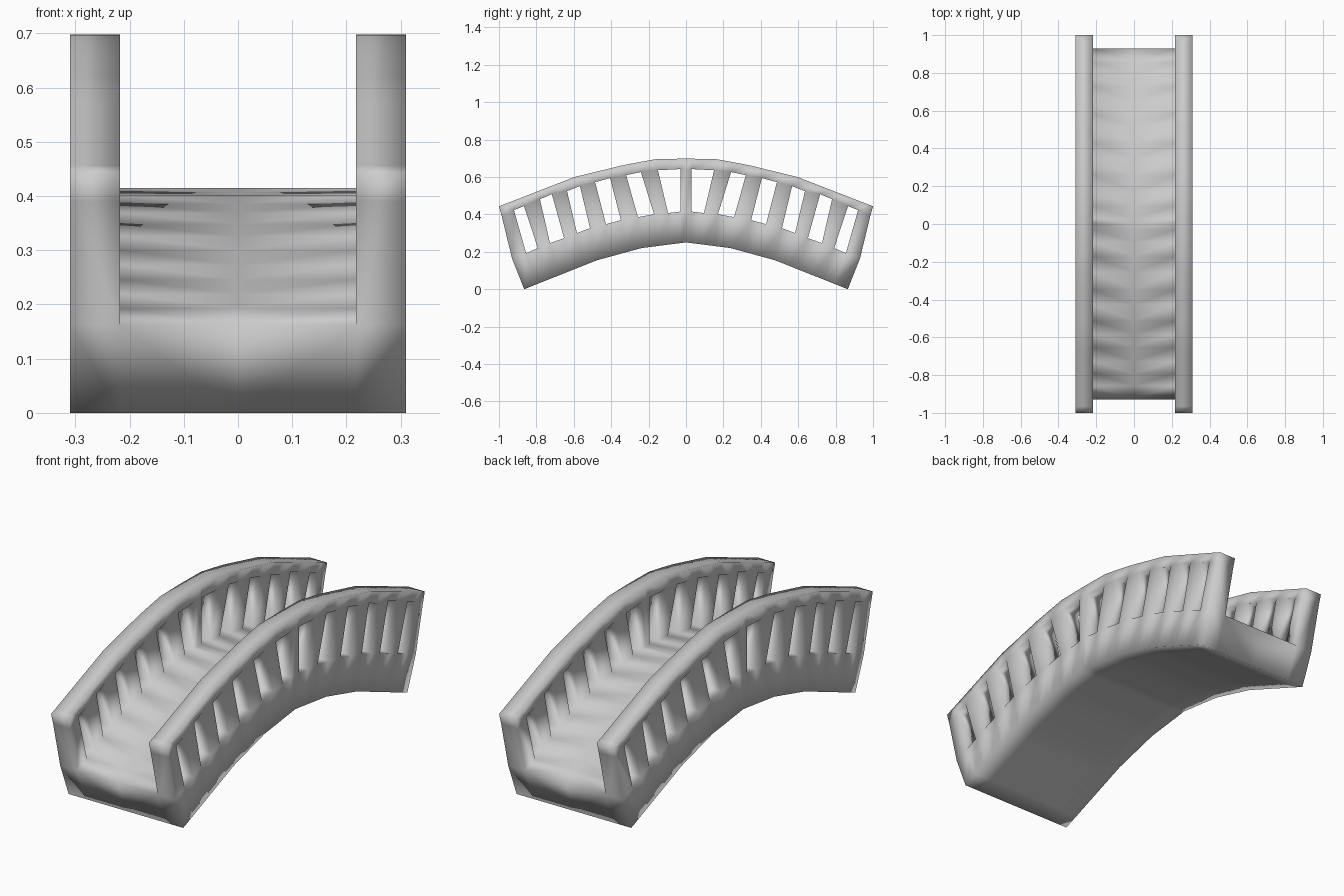
import bpy, bmesh

if "Cube" in bpy.data.objects:
    bpy.data.objects.remove(bpy.data.objects["Cube"])

W_OUT, W_IN = 0.31, 0.218

# side-view curves of half the bridge (y, z); the other half is mirrored
TOP = [(-1.0, 0.443), (-0.595, 0.60), (-0.32, 0.667), (-0.157, 0.696), (0, 0.698)]
BOTTOM = [(-0.865, 0.0), (-0.475, 0.155), (-0.237, 0.22), (0, 0.25)]
# pairs of stations bound each window: (floor y, floor z, rail underside y, z)
STATIONS = [(-0.93, 0.163, -0.985, 0.39),
            (-0.855, 0.193, -0.92, 0.423), (-0.792, 0.219, -0.866, 0.444),
            (-0.727, 0.246, -0.781, 0.481), (-0.652, 0.273, -0.717, 0.508),
            (-0.583, 0.300, -0.636, 0.524), (-0.513, 0.326, -0.567, 0.551),
            (-0.428, 0.348, -0.486, 0.572), (-0.348, 0.369, -0.406, 0.594),
            (-0.257, 0.385, -0.320, 0.610), (-0.171, 0.401, -0.241, 0.626),
            (-0.096, 0.407, -0.150, 0.636), (-0.030, 0.415, -0.030, 0.642),
            (0, 0.415, 0, 0.642)]


def height(curve, y):
    for (y0, z0), (y1, z1) in zip(curve, curve[1:]):
        if y <= y1:
            return z0 + (z1 - z0) * (y - y0) / (y1 - y0)
    return curve[-1][1]


def section(s, first):
    fy, fz, ry, rz = s
    ty = -1.0 if first else ry * 1.05
    by = -0.865 if first else fy * 0.927
    return [(by, height(BOTTOM, by)), (fy, fz), (ry, rz), (ty, height(TOP, ty))]


half = [section(s, i == 0) for i, s in enumerate(STATIONS)]
sections = half + [[(-y, z) for y, z in s] for s in reversed(half[:-1])]
count = len(sections)
last_half = len(half) - 1

bm = bmesh.new()
cache = {}


def vert(x, i, level):
    key = (x, i, level)
    if key not in cache:
        y, z = sections[i][level]
        cache[key] = bm.verts.new((x, y, z))
    return cache[key]


def quad(*keys):
    bm.faces.new([vert(*k) for k in keys])


def along(i, x0, l0, x1, l1):
    quad((x0, i, l0), (x0, i + 1, l0), (x1, i + 1, l1), (x1, i, l1))


def across(i, x0, x1, l0, l1):
    quad((x0, i, l0), (x1, i, l0), (x1, i, l1), (x0, i, l1))


def is_window(i):
    k = i if i < last_half else count - 2 - i
    return k % 2 == 1 and k < last_half - 1


for side in (-1, 1):
    o, n = side * W_OUT, side * W_IN
    for i in range(count - 1):
        # deck, underside and handrail
        along(i, 0, 0, n, 0)
        along(i, n, 0, o, 0)
        along(i, 0, 1, n, 1)
        along(i, o, 0, o, 1)
        for x in (o, n):
            along(i, x, 2, x, 3)
        along(i, n, 3, o, 3)
        if is_window(i):
            # sill, lintel and jambs of the opening
            along(i, n, 1, o, 1)
            along(i, n, 2, o, 2)
            across(i, n, o, 1, 2)
            across(i + 1, n, o, 1, 2)
        else:
            # baluster faces
            for x in (o, n):
                along(i, x, 1, x, 2)
    # end caps
    for i in (0, count - 1):
        across(i, 0, n, 0, 1)
        for level in range(3):
            across(i, n, o, level, level + 1)

bmesh.ops.recalc_face_normals(bm, faces=bm.faces)
for f in bm.faces:
    f.smooth = True
mesh = bpy.data.meshes.new("arched_footbridge")
bm.to_mesh(mesh)
bm.free()
bridge = bpy.data.objects.new("arched_footbridge", mesh)
bpy.context.collection.objects.link(bridge)
